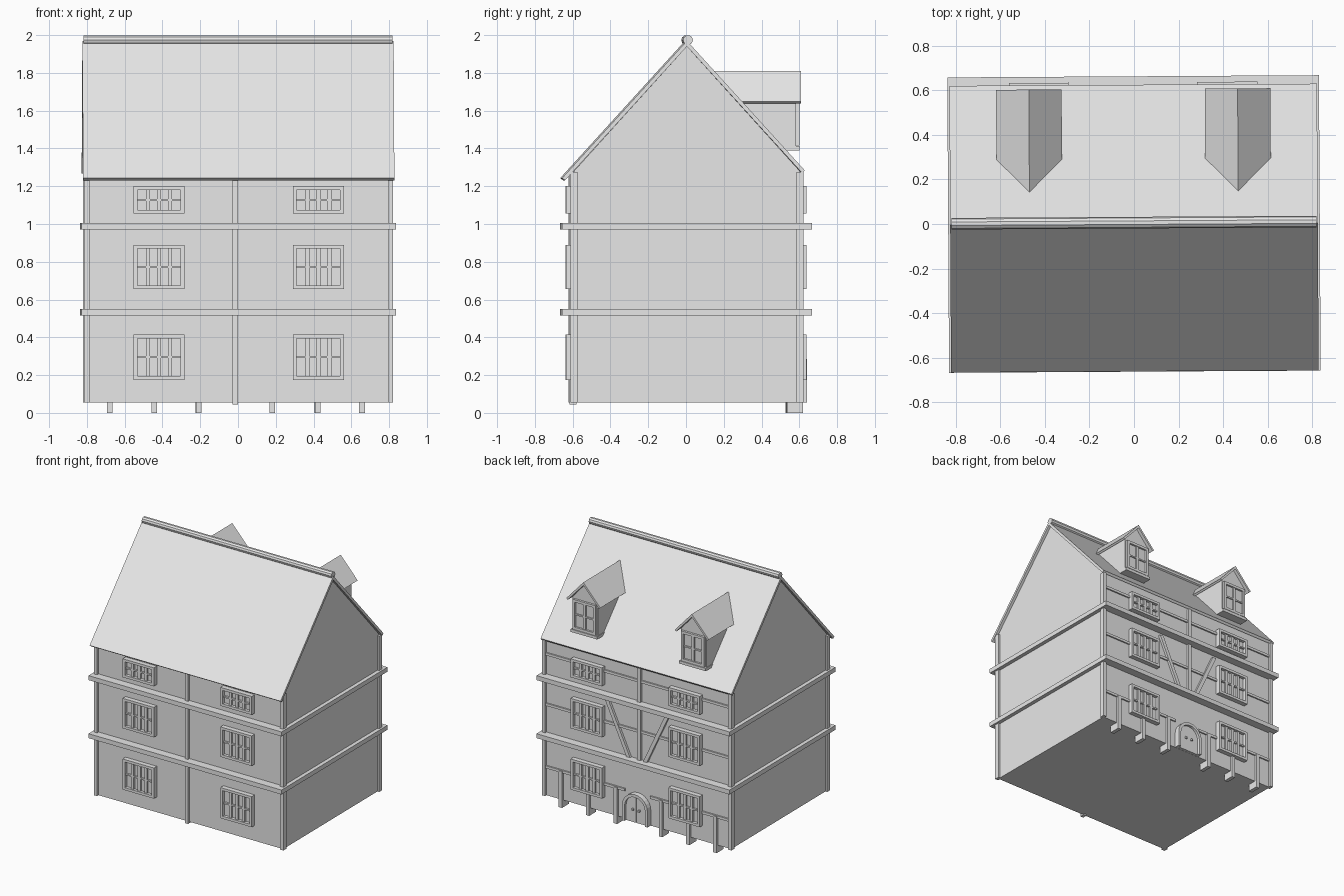
import bpy, bmesh, math
from mathutils import Matrix, Vector

cube = bpy.data.objects.get("Cube")
if cube:
    bpy.data.objects.remove(cube, do_unlink=True)

grey = bpy.data.materials.new("plain grey")
grey.use_nodes = True
GREY = (0.8, 0.8, 0.8, 1)
grey.diffuse_color = GREY
grey.node_tree.nodes["Principled BSDF"].inputs["Base Color"].default_value = GREY

TURN = Matrix.Rotation(0.006, 4, "Z")  # the house stands slightly turned
WALL = 0.598
EAVE = 1.28
SLOPE = 1.1
RIDGE = 1.97


def finish(name, bm):
    bm.transform(TURN)
    bmesh.ops.recalc_face_normals(bm, faces=bm.faces)
    mesh = bpy.data.meshes.new(name)
    bm.to_mesh(mesh)
    bm.free()
    mesh.materials.append(grey)
    obj = bpy.data.objects.new(name, mesh)
    bpy.context.collection.objects.link(obj)
    return obj


def add_box(bm, x, y, z):
    """Box from three (low, high) ranges."""
    spans = [(min(r), max(r)) for r in (x, y, z)]
    size = [b - a for a, b in spans]
    mid = Vector([(a + b) / 2 for a, b in spans])
    bmesh.ops.create_cube(bm, size=1, matrix=Matrix.Translation(mid) @ Matrix.Diagonal((*size, 1)))


def box(name, x, y, z):
    bm = bmesh.new()
    add_box(bm, x, y, z)
    return finish(name, bm)


def prism(name, profile, low, high, axis):
    """Extrude a (horizontal, z) profile along the x or y axis."""
    bm = bmesh.new()
    place = (lambda h, z: (low, h, z)) if axis == "x" else (lambda h, z: (h, low, z))
    face = bm.faces.new([bm.verts.new(place(h, z)) for h, z in profile])
    new = bmesh.ops.extrude_face_region(bm, geom=[face])["geom"]
    shift = (high - low, 0, 0) if axis == "x" else (0, high - low, 0)
    bmesh.ops.translate(bm, vec=shift, verts=[v for v in new if isinstance(v, bmesh.types.BMVert)])
    return finish(name, bm)


def window(name, x, z, wall, side, cols, rows=2, depth=0.037, frame=0.02, bar=0.011):
    """Framed window with glazing bars; side is -1 for front, 1 for back."""
    bm = bmesh.new()
    out = (wall - side * 0.01, wall + side * depth)
    bars = (wall, wall + side * depth * 0.75)
    add_box(bm, x, (wall - side * 0.01, wall + side * depth * 0.35), z)
    for edge in (x[0], x[1] - frame):
        add_box(bm, (edge, edge + frame), out, z)
    for edge in (z[0], z[1] - frame):
        add_box(bm, x, out, (edge, edge + frame))
    for i in range(1, cols):
        c = x[0] + frame + (x[1] - x[0] - 2 * frame) * i / cols
        add_box(bm, (c - bar, c + bar), bars, z)
    for i in range(1, rows):
        c = z[0] + (z[1] - z[0]) * i / rows
        add_box(bm, x, bars, (c - bar / 2, c + bar / 2))
    finish(name, bm)


# Walls with gables
prism("house_walls", [(-WALL, 0.055), (WALL, 0.055), (WALL, EAVE), (0, 1.94), (-WALL, EAVE)],
      -0.803, 0.803, "x")

# Main roof: two thin slopes, deeper overhang at the front
def roof_z(y):
    return RIDGE - SLOPE * abs(y)

front, back, thick = -0.661, 0.624, 0.03
prism("main_roof", [(front, roof_z(front)), (0, RIDGE), (back, roof_z(back)),
                    (back - 0.013, roof_z(back) - 0.015), (0, RIDGE - thick),
                    (front + 0.016, roof_z(front) - 0.012)], -0.824, 0.824, "x")
bm = bmesh.new()
bmesh.ops.create_cone(bm, cap_ends=True, segments=10, radius1=0.026, radius2=0.026, depth=1.636,
                      matrix=Matrix.Translation((0, 0.006, 1.974)) @ Matrix.Rotation(math.pi / 2, 4, "Y"))
finish("ridge_roll", bm)

# Storey bands
for name, z in (("lower_band", 0.515), ("upper_band", 0.97)):
    box(name, (-0.833, 0.833), (-0.662, 0.662), (z, z + 0.035))

# Corner and middle posts
for side, face in ((-1, "front"), (1, "back")):
    for sx, hand in ((-1, "right"), (1, "left")):
        box(f"{face}_{hand}_corner_post", (sx * 0.79, sx * 0.818),
            (side * 0.58, side * 0.617), (0.055, 1.275))
    low = 0.045 if side < 0 else 0.53
    box(f"{face}_middle_post", (-0.033, -0.005), (side * 0.58, side * 0.617), (low, 1.27))

# Windows on three storeys, front and back
for side, face in ((-1, "front"), (1, "back")):
    for floor, z in (("ground", (0.175, 0.415)), ("middle", (0.655, 0.89)), ("upper", (1.055, 1.2))):
        for sx, hand in ((-1, "right"), (1, "left")):
            x = sorted((sx * 0.287, sx * 0.557))
            window(f"{face}_{floor}_{hand}_window", x, z, side * WALL, side, 4)

# Back timber framing
for name, z in (("ground_rail", 0.27), ("middle_rail", 0.76), ("upper_rail", 1.155)):
    for sx, hand in ((-1, "right"), (1, "left")):
        inner = 0.11 if name == "ground_rail" else 0.0
        box(f"{name}_{hand}", (sx * inner, sx * 0.8), (0.59, 0.609), (z, z + 0.02))
for sx, hand in ((-1, "right"), (1, "left")):
    top, foot, w = sx * 0.255, sx * 0.07, 0.016
    prism(f"{hand}_brace", [(top - w, 0.945), (top + w, 0.945), (foot + w, 0.545), (foot - w, 0.545)],
          0.59, 0.617, "y")

# Short posts with feet along the back
for i, x in enumerate((-0.675, -0.44, -0.205, 0.185, 0.425, 0.66)):
    box(f"foot_{i + 1}", (x - 0.015, x + 0.015), (0.53, 0.615), (0, 0.06))
    box(f"back_stud_{i + 1}", (x - 0.015, x + 0.015), (0.59, 0.615), (0.05, 0.285))

# Arched back door with frame and knobs
def arch(r, spring=0.175, base=0.056, steps=12):
    curve = [(r * math.cos(math.pi * i / steps), spring + r * math.sin(math.pi * i / steps))
             for i in range(steps + 1)]
    return [(r, base)] + curve + [(-r, base)]

prism("door_frame", arch(0.11) + arch(0.088)[::-1], 0.59, 0.64, "y")
for sx, hand in ((-1, "right"), (1, "left")):
    half = [(max(0.002, x) * sx, z) for x, z in arch(0.088) if x > -0.001]
    prism(f"door_{hand}_leaf", half + [(sx * 0.002, 0.056)], 0.59, 0.62, "y")
    box(f"door_{hand}_knob", (sx * 0.02, sx * 0.034), (0.62, 0.634), (0.15, 0.164))

# Back dormers
for sx, hand in ((-1, "right"), (1, "left")):
    c = sx * 0.468
    prism(f"{hand}_dormer_walls", [(c - 0.11, 1.393), (c + 0.11, 1.393), (c + 0.11, 1.66),
                                   (c, 1.785), (c - 0.11, 1.66)], 0.25, 0.58, "y")
    prism(f"{hand}_dormer_roof", [(c - 0.147, 1.648), (c, 1.81), (c + 0.147, 1.648),
                                  (c + 0.135, 1.638), (c, 1.785), (c - 0.135, 1.638)], 0.14, 0.605, "y")
    window(f"{hand}_dormer_window", (c - 0.1, c + 0.1), (1.415, 1.65), 0.575, 1, 2, depth=0.022)
    box(f"{hand}_dormer_sill", (c - 0.115, c + 0.115), (0.5, 0.598), (1.39, 1.412))
